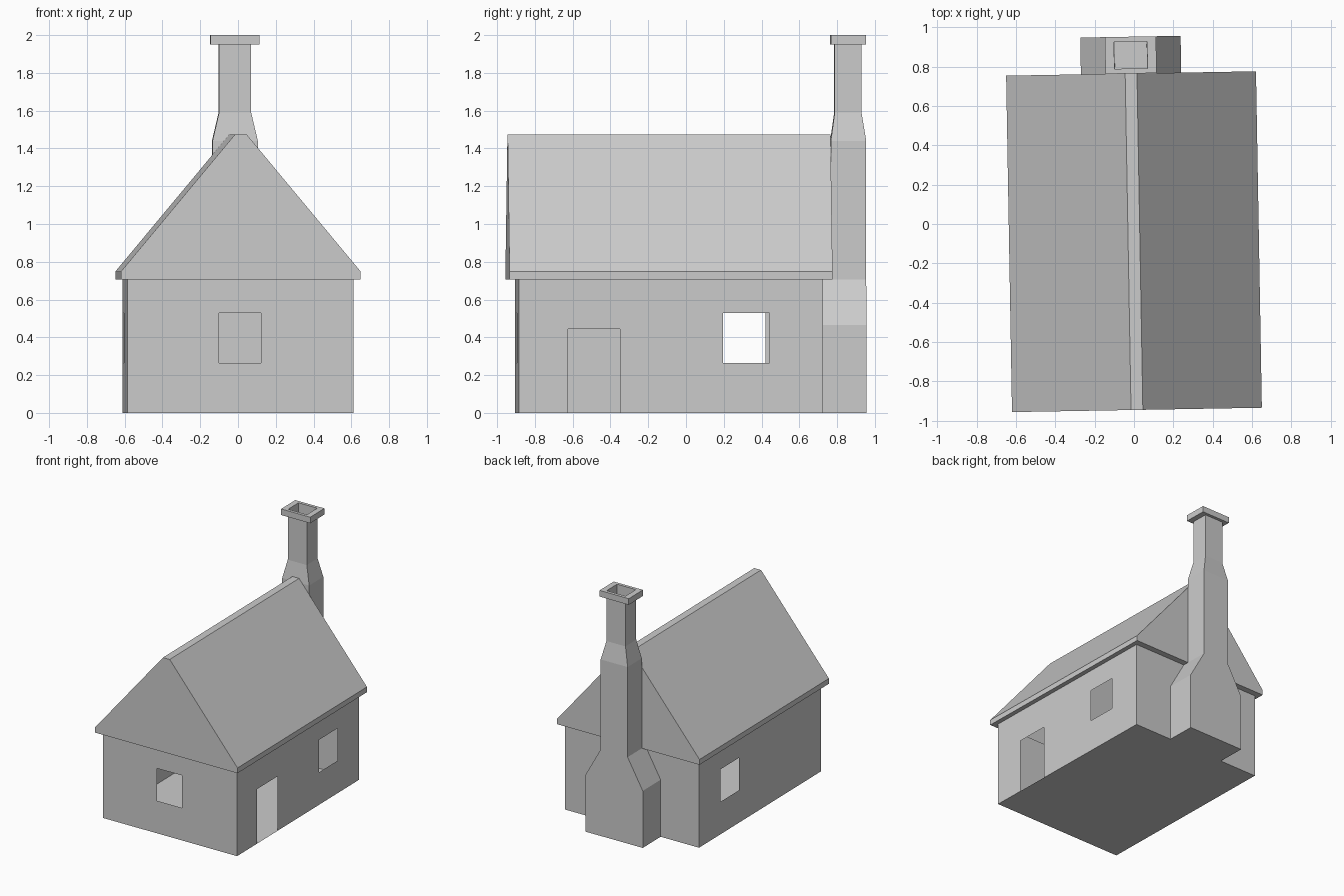
import bpy, bmesh, math
from mathutils import Matrix

if "Cube" in bpy.data.objects:
    bpy.data.objects.remove(bpy.data.objects["Cube"])

# Whole building sits slightly turned and set back from the centre
PLACE = Matrix.Translation((0, -0.09, 0)) @ Matrix.Rotation(math.radians(1), 4, 'Z')
HALF_W, HALF_L, WALL_H = 0.598, 0.806, 0.705

grey = bpy.data.materials.new("plain grey")
grey.diffuse_color = (0.6, 0.6, 0.6, 1)
grey.use_nodes = True
grey.node_tree.nodes["Principled BSDF"].inputs["Base Color"].default_value = grey.diffuse_color


def add_part(name, faces):
    """Make an object from a list of polygons, given as point lists."""
    bm = bmesh.new()
    for pts in faces:
        bm.faces.new([bm.verts.new(p) for p in pts])
    bmesh.ops.remove_doubles(bm, verts=bm.verts, dist=0.0005)
    mesh = bpy.data.meshes.new(name)
    bm.to_mesh(mesh)
    bm.free()
    mesh.materials.append(grey)
    obj = bpy.data.objects.new(name, mesh)
    obj.matrix_world = PLACE
    bpy.context.collection.objects.link(obj)


def panel(name, half, to_point, holes=(), flip=False):
    """Upright wall sheet with rectangular openings (u0, u1, z0, z1)."""
    us = sorted({-half, half, *[u for h in holes for u in h[:2]]})
    zs = sorted({0, WALL_H, *[z for h in holes for z in h[2:]]})
    faces = []
    for u0, u1 in zip(us, us[1:]):
        for z0, z1 in zip(zs, zs[1:]):
            if any(h[0] <= u0 and u1 <= h[1] and h[2] <= z0 and z1 <= h[3] for h in holes):
                continue
            quad = [to_point(u, z) for u, z in ((u0, z0), (u1, z0), (u1, z1), (u0, z1))]
            faces.append(quad[::-1] if flip else quad)
    add_part(name, faces)


def rect(z, hx, y0, y1):
    return [(-hx, y0, z), (hx, y0, z), (hx, y1, z), (-hx, y1, z)]


# Hollow walls with windows and doorway
side_window = (0.275, 0.522, 0.265, 0.53)
doorway = (-0.545, -0.27, 0, 0.445)
panel("front_wall", HALF_W, lambda u, z: (u, -HALF_L, z), [(-0.115, 0.107, 0.265, 0.53)])
panel("back_wall", HALF_W, lambda u, z: (u, HALF_L, z), flip=True)
panel("right_wall", HALF_L, lambda u, z: (HALF_W, u, z), [side_window, doorway])
panel("left_wall", HALF_L, lambda u, z: (-HALF_W, u, z), [side_window], flip=True)
add_part("floor", [rect(0, HALF_W, -HALF_L, HALF_L)[::-1]])

# Roof shell: gable profile, slopes and a soffit ring open to the inside
RX, RY = 0.635, 0.855
profile = [(-RX, WALL_H), (RX, WALL_H), (RX, 0.748), (0.03, 1.475), (-0.03, 1.475), (-RX, 0.748)]
roof = [[(x, -RY, z) for x, z in profile], [(x, RY, z) for x, z in reversed(profile)]]
for (xa, za), (xb, zb) in zip(profile[1:], profile[2:] + profile[:1]):
    roof.append([(xa, -RY, za), (xa, RY, za), (xb, RY, zb), (xb, -RY, zb)])
outer, inner = rect(WALL_H, RX, -RY, RY), rect(WALL_H, HALF_W, -HALF_L, HALF_L)
for i in range(4):
    j = (i + 1) % 4
    roof.append([outer[j], outer[i], inner[i], inner[j]])
add_part("roof", roof)

# Chimney: stacked rectangles from base through shoulders, shaft, cap and flue
BACK = 1.042
rings = [rect(*r) for r in (
    (0, 0.255, HALF_L, BACK), (0.465, 0.255, HALF_L, BACK),
    (WALL_H, 0.12, HALF_L, BACK), (WALL_H, 0.12, RY, BACK),
    (1.44, 0.12, RY, BACK), (1.59, 0.085, 0.876, 1.018),
    (1.95, 0.085, 0.876, 1.018), (1.95, 0.13, RY, BACK),
    (2.0, 0.13, RY, BACK), (2.0, 0.084, 0.88, 1.016), (1.8, 0.082, 0.88, 1.016))]
chimney = [rings[0][::-1], rings[-1]]
for k, (lo, hi) in enumerate(zip(rings, rings[1:])):
    for i in range(4):
        j = (i + 1) % 4
        if k == 2 and i != 0:
            continue  # only the front edge steps back under the eave
        chimney.append([lo[i], lo[j], hi[j], hi[i]])
add_part("chimney", chimney)
